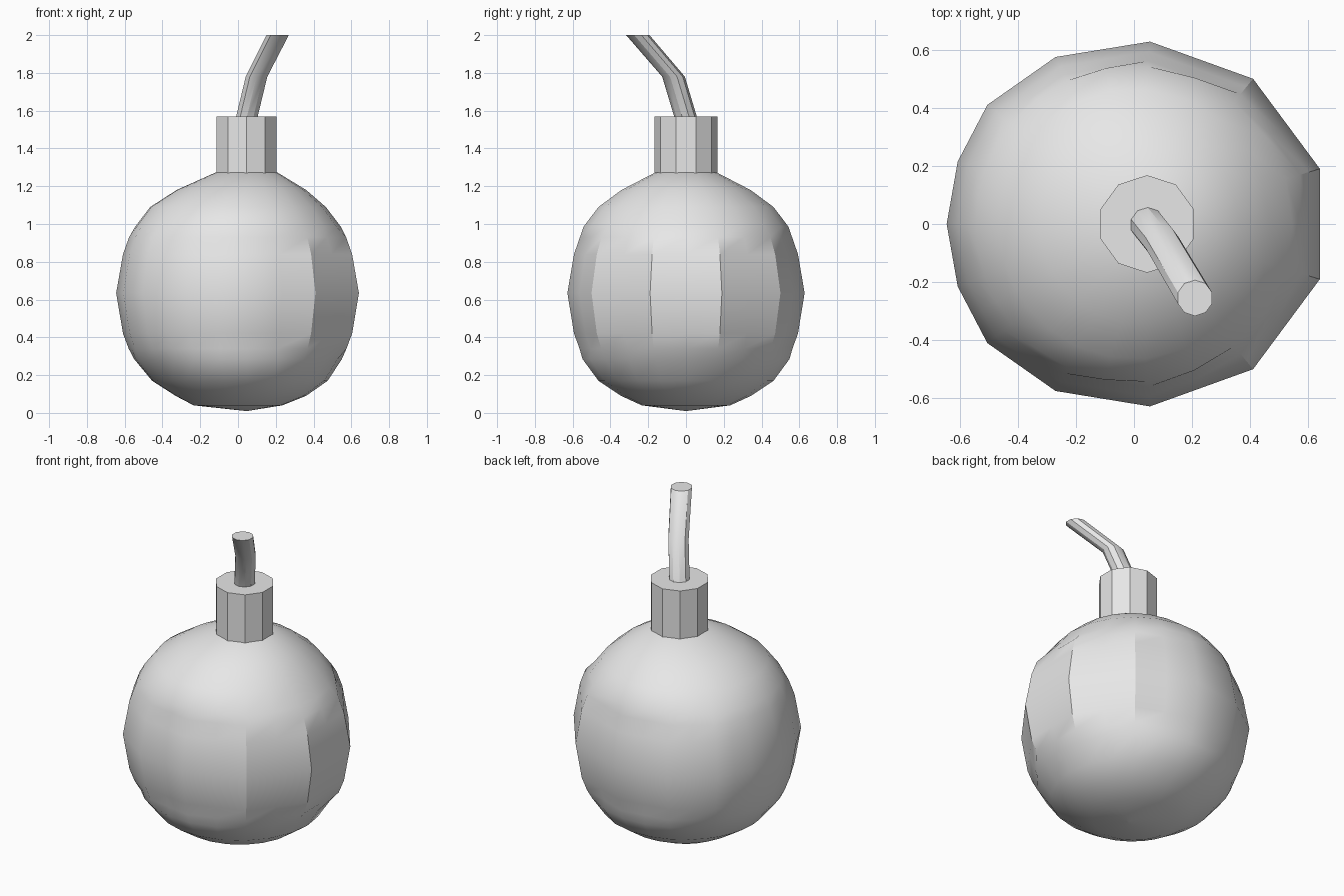
import bpy, math
from mathutils import Vector

cube = bpy.data.objects.get("Cube")
if cube:
    bpy.data.objects.remove(cube, do_unlink=True)

grey = bpy.data.materials.new("plain_grey")
grey.use_nodes = True
colour = (0.8, 0.8, 0.8, 1)
grey.diffuse_color = colour
grey.node_tree.nodes["Principled BSDF"].inputs["Base Color"].default_value = colour


def loft(name, rings):
    """Skin a stack of equal-sized rings and cap both ends."""
    n = len(rings[0])
    verts = [v for ring in rings for v in ring]
    faces = [(k * n + i, k * n + (i + 1) % n, (k + 1) * n + (i + 1) % n, (k + 1) * n + i)
             for k in range(len(rings) - 1) for i in range(n)]
    faces.append(tuple(reversed(range(n))))
    faces.append(tuple(range(len(verts) - n, len(verts))))
    mesh = bpy.data.meshes.new(name)
    mesh.from_pydata(verts, [], faces)
    mesh.update()
    mesh.materials.append(grey)
    obj = bpy.data.objects.new(name, mesh)
    bpy.context.collection.objects.link(obj)
    bpy.ops.object.select_all(action='DESELECT')
    obj.select_set(True)
    bpy.context.view_layer.objects.active = obj
    bpy.ops.object.shade_smooth_by_angle(angle=math.radians(30))
    return obj


def disc(x, y, z, radius, sides=10):
    """Regular horizontal polygon with a corner towards the back."""
    return [Vector((x + radius * math.cos(a), y + radius * math.sin(a), z))
            for a in (math.pi / 2 + i * math.tau / sides for i in range(sides))]


AXIS = 0.045   # the neck and fuse sit slightly off the body's centre
EQUATOR = 0.643

# Body outline: wide flat panels on the left side, finer steps on the right
half = [(0.64, 0.19), (0.41, 0.5), (0.055, 0.628), (-0.27, 0.575),
        (-0.505, 0.41), (-0.607, 0.215)]
corners = [Vector(p) for p in half] + [Vector((-0.645, 0))]
corners += [Vector((x, -y)) for x, y in reversed(half)]
outline = []
for i, c in enumerate(corners):
    outline += [c, (c + corners[(i + 1) % len(corners)]) / 2]

# Body rings: height, radius, x offset; panels only show in the middle band
profile = [(0.01, 0.004, AXIS), (0.04, 0.235, 0), (0.09, 0.345, 0.015),
           (0.17, 0.465, 0.01), (0.285, 0.55, 0), (0.34, 0.577, 0),
           (0.42, 0.607, 0), (0.635, EQUATOR, 0), (0.84, 0.607, 0),
           (0.93, 0.575, 0), (0.985, 0.545, 0), (1.09, 0.465, 0),
           (1.18, 0.343, 0.018), (1.272, 0.165, AXIS), (1.28, 0.004, AXIS)]
rings = []
for z, r, dx in profile:
    panelled = 0.3 < z < 0.95
    ring = []
    for p in outline:
        q = p / EQUATOR if panelled else p.normalized()
        ring.append(Vector((dx + q.x * r, q.y * r, z)))
    rings.append(ring)
loft("body", rings)

# Neck
loft("neck", [disc(AXIS, 0, 1.27, 0.168), disc(AXIS, 0, 1.57, 0.168)])

# Bent fuse
loft("fuse", [disc(AXIS, 0, 1.56, 0.06), disc(0.098, -0.066, 1.78, 0.06),
              disc(0.21, -0.255, 2.0, 0.062)])
